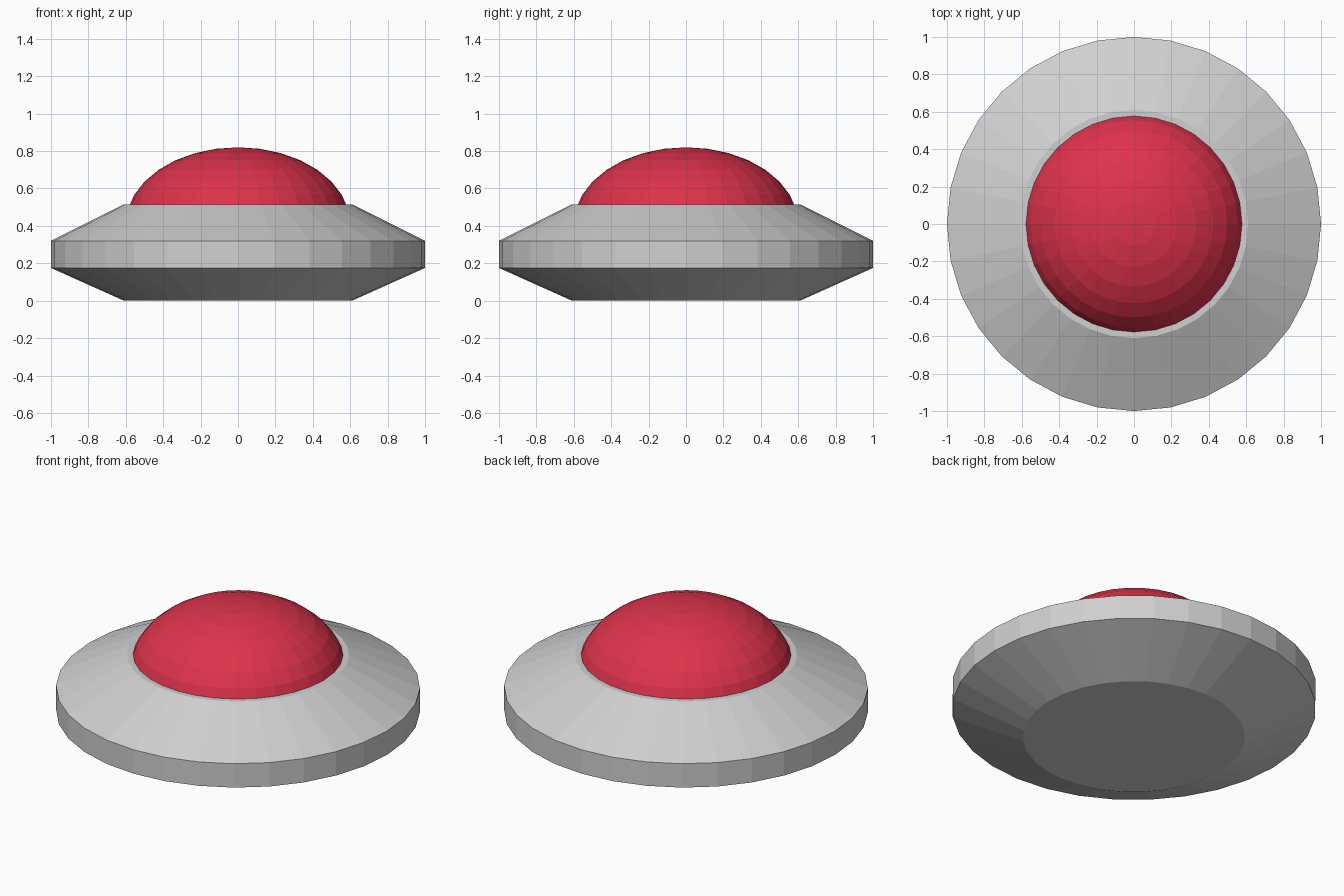
import bpy, bmesh, math

SIDES = 32

cube = bpy.data.objects.get("Cube")
if cube:
    bpy.data.objects.remove(cube, do_unlink=True)


def material(name, rgb):
    mat = bpy.data.materials.new(name)
    mat.use_nodes = True
    color = (*rgb, 1)
    mat.diffuse_color = color
    mat.node_tree.nodes["Principled BSDF"].inputs["Base Color"].default_value = color
    return mat


def lathe(name, profile, mat):
    """Revolve (radius, height) points about z; open ends off the axis are capped."""
    bm = bmesh.new()
    rings = []
    for r, z in profile:
        if r < 1e-4:
            rings.append([bm.verts.new((0, 0, z))] * SIDES)
        else:
            angles = [math.tau * i / SIDES for i in range(SIDES)]
            rings.append([bm.verts.new((r * math.cos(a), r * math.sin(a), z)) for a in angles])
    for low, high in zip(rings, rings[1:]):
        for i in range(SIDES):
            j = (i + 1) % SIDES
            bm.faces.new(dict.fromkeys((low[i], low[j], high[j], high[i])))
    for ring in (rings[0], rings[-1]):
        if ring[0] is not ring[1]:
            bm.faces.new(ring)
    bmesh.ops.recalc_face_normals(bm, faces=bm.faces)
    mesh = bpy.data.meshes.new(name)
    bm.to_mesh(mesh)
    bm.free()
    mesh.materials.append(mat)
    obj = bpy.data.objects.new(name, mesh)
    bpy.context.collection.objects.link(obj)
    return obj


grey = material("hull grey", (0.63, 0.63, 0.63))
red = material("dome red", (0.73, 0.032, 0.07))

# Saucer hull: sloped underside, upright rim, sloped top
lathe("saucer_hull", [(0.61, 0), (1, 0.175), (1, 0.32), (0.61, 0.515)], grey)

# Flattened dome, sunk into the top of the hull
RADIUS, HALF_HEIGHT, STEPS = 0.6, 0.41, 8
arc = [math.pi / 2 * i / STEPS for i in range(STEPS + 1)]
lathe("dome", [(RADIUS * math.cos(a), HALF_HEIGHT * (1 + math.sin(a))) for a in arc], red)
